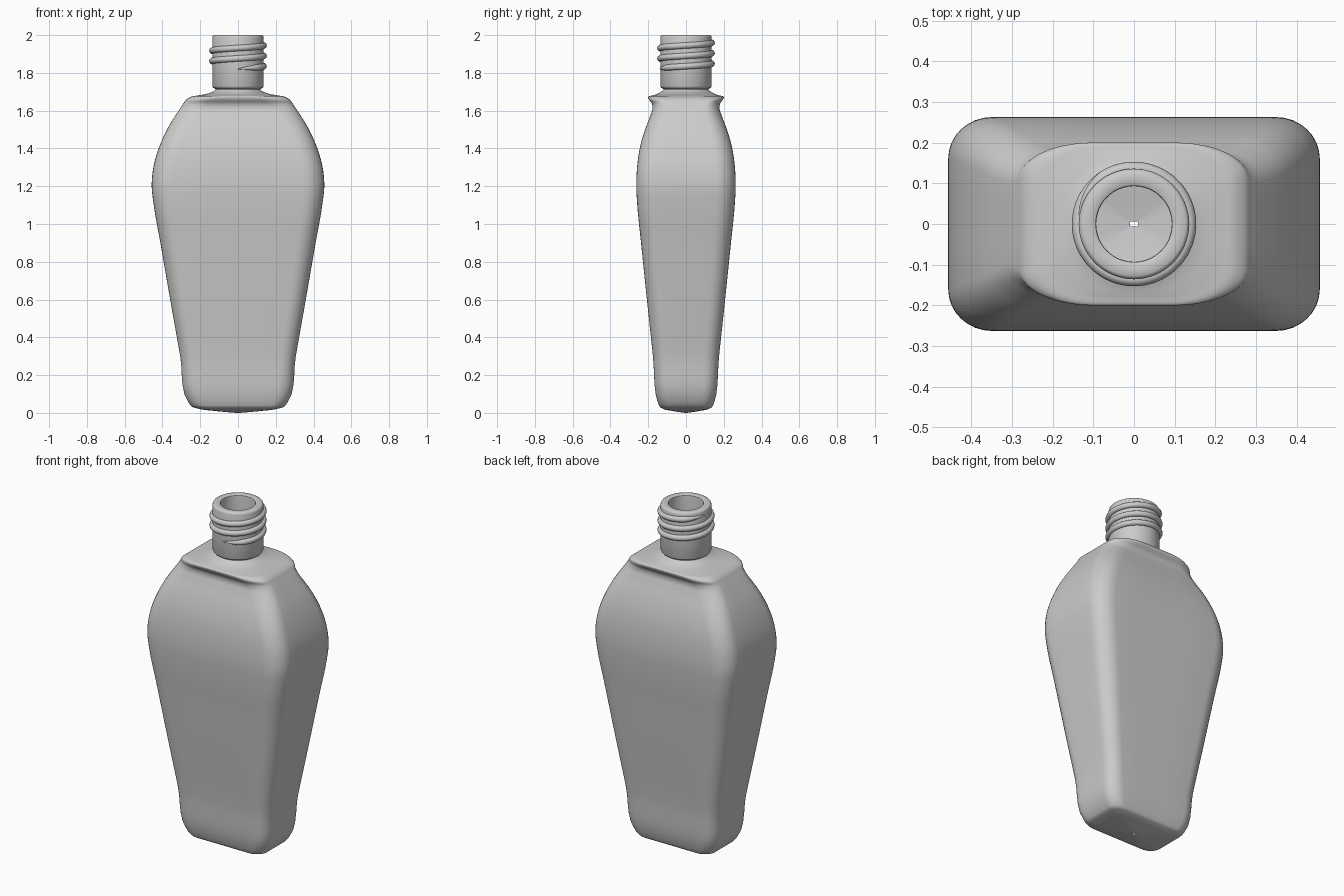
import bpy, math
from mathutils import Vector

if "Cube" in bpy.data.objects:
    bpy.data.objects.remove(bpy.data.objects["Cube"])


def loft(name, rings, cap=False, angle=40):
    """Skin a list of equal-length closed rings into one smooth object."""
    n = len(rings[0])
    verts = [p for r in rings for p in r]
    faces = [(i * n + j, i * n + (j + 1) % n, (i + 1) * n + (j + 1) % n, (i + 1) * n + j)
             for i in range(len(rings) - 1) for j in range(n)]
    if cap:
        faces.append(tuple(reversed(range(n))))
        faces.append(tuple(range(len(verts) - n, len(verts))))
    me = bpy.data.meshes.new(name)
    me.from_pydata(verts, [], faces)
    me.update()
    ob = bpy.data.objects.new(name, me)
    bpy.context.collection.objects.link(ob)
    bpy.ops.object.select_all(action='DESELECT')
    ob.select_set(True)
    bpy.context.view_layer.objects.active = ob
    bpy.ops.object.shade_smooth_by_angle(angle=math.radians(angle))
    return ob


def rounded_rect(z, hx, hy, rx, ry, arc=8, flat=4):
    """Rectangle outline with elliptical corners."""
    corners = []
    for k, (sx, sy) in enumerate([(1, 1), (-1, 1), (-1, -1), (1, -1)]):
        pts = []
        for i in range(arc + 1):
            a = math.pi / 2 * (k + i / arc)
            pts.append(Vector((sx * (hx - rx) + rx * math.cos(a),
                               sy * (hy - ry) + ry * math.sin(a), z)))
        corners.append(pts)
    ring = []
    for k in range(4):
        ring += corners[k]
        a, b = corners[k][-1], corners[(k + 1) % 4][0]
        ring += [a.lerp(b, i / flat) for i in range(1, flat)]
    return ring


def smooth_rows(rows, steps=5):
    """Hermite interpolation along the profile, spaced by chord length."""
    P = [Vector(r) for r in rows]
    t = [0]
    for a, b in zip(P, P[1:]):
        t.append(t[-1] + (b - a).length)
    last = len(P) - 1
    T = []
    for i in range(len(P)):
        lo, hi = max(i - 1, 0), min(i + 1, last)
        if 0 < i < last:
            d0, d1 = t[i] - t[i - 1], t[i + 1] - t[i]
            s0, s1 = (P[i] - P[i - 1]) / d0, (P[i + 1] - P[i]) / d1
            T.append((s0 * d1 + s1 * d0) / (d0 + d1))
        else:
            T.append((P[hi] - P[lo]) / (t[hi] - t[lo]))
    out = []
    for i in range(last):
        h = t[i + 1] - t[i]
        for k in range(steps):
            u = k / steps
            out.append(P[i] * (2 * u**3 - 3 * u**2 + 1) + T[i] * h * (u**3 - 2 * u**2 + u)
                       + P[i + 1] * (3 * u**2 - 2 * u**3) + T[i + 1] * h * (u**3 - u**2))
    return out + [P[-1]]


# Body: rows of height, half width, half depth, corner radius in x and y
body_rows = [
    (0.000, 0.01, 0.006, 0.004, 0.003),
    (0.010, 0.12, 0.070, 0.035, 0.030),
    (0.022, 0.21, 0.122, 0.060, 0.050),
    (0.034, 0.245, 0.140, 0.070, 0.060),
    (0.058, 0.264, 0.150, 0.075, 0.065),
    (0.30, 0.306, 0.175, 0.080, 0.075),
    (0.60, 0.359, 0.207, 0.090, 0.085),
    (0.90, 0.411, 0.238, 0.100, 0.095),
    (1.10, 0.446, 0.258, 0.105, 0.100),
    (1.20, 0.457, 0.263, 0.108, 0.102),
    (1.30, 0.448, 0.259, 0.108, 0.102),
    (1.40, 0.420, 0.245, 0.108, 0.100),
    (1.50, 0.376, 0.217, 0.110, 0.090),
    (1.58, 0.328, 0.187, 0.115, 0.080),
    (1.615, 0.305, 0.177, 0.120, 0.075),
    (1.635, 0.291, 0.180, 0.130, 0.075),
    (1.660, 0.272, 0.197, 0.145, 0.080),
    (1.673, 0.250, 0.200, 0.150, 0.090),
    (1.680, 0.215, 0.180, 0.150, 0.110),
    (1.692, 0.155, 0.145, 0.140, 0.130),
    (1.705, 0.126, 0.126, 0.125, 0.125),
    (1.712, 0.118, 0.118, 0.117, 0.117),
]
loft("bottle_body", [rounded_rect(*r) for r in smooth_rows(body_rows)])

# Neck: hollow turned tube
neck_profile = [(0.093, 1.69), (0.118, 1.70), (0.118, 1.714), (0.132, 1.721), (0.136, 1.730),
                (0.136, 1.988), (0.133, 1.996), (0.127, 2.0), (0.098, 2.0),
                (0.094, 1.997), (0.093, 1.99), (0.093, 1.69)]
N = 64
loft("bottle_neck", [[(r * math.cos(2 * math.pi * j / N), r * math.sin(2 * math.pi * j / N), z)
                      for j in range(N)] for r, z in neck_profile])

# Screw thread: round bead on a helix, tapered at both ends
start, end, steps, sides = math.radians(-90), math.radians(890), 180, 10
thread = []
for i in range(steps + 1):
    a = start + (end - start) * i / steps
    bead = 0.017 * min(1, 0.15 + min(i, steps - i) / 10)
    z = 1.835 + 0.055 * a / (2 * math.pi)
    ring = []
    for j in range(sides):
        b = -2 * math.pi * j / sides
        r = 0.136 + bead * math.cos(b)
        ring.append((r * math.cos(a), r * math.sin(a), z + bead * math.sin(b)))
    thread.append(ring)
loft("screw_thread", thread, cap=True, angle=60)
